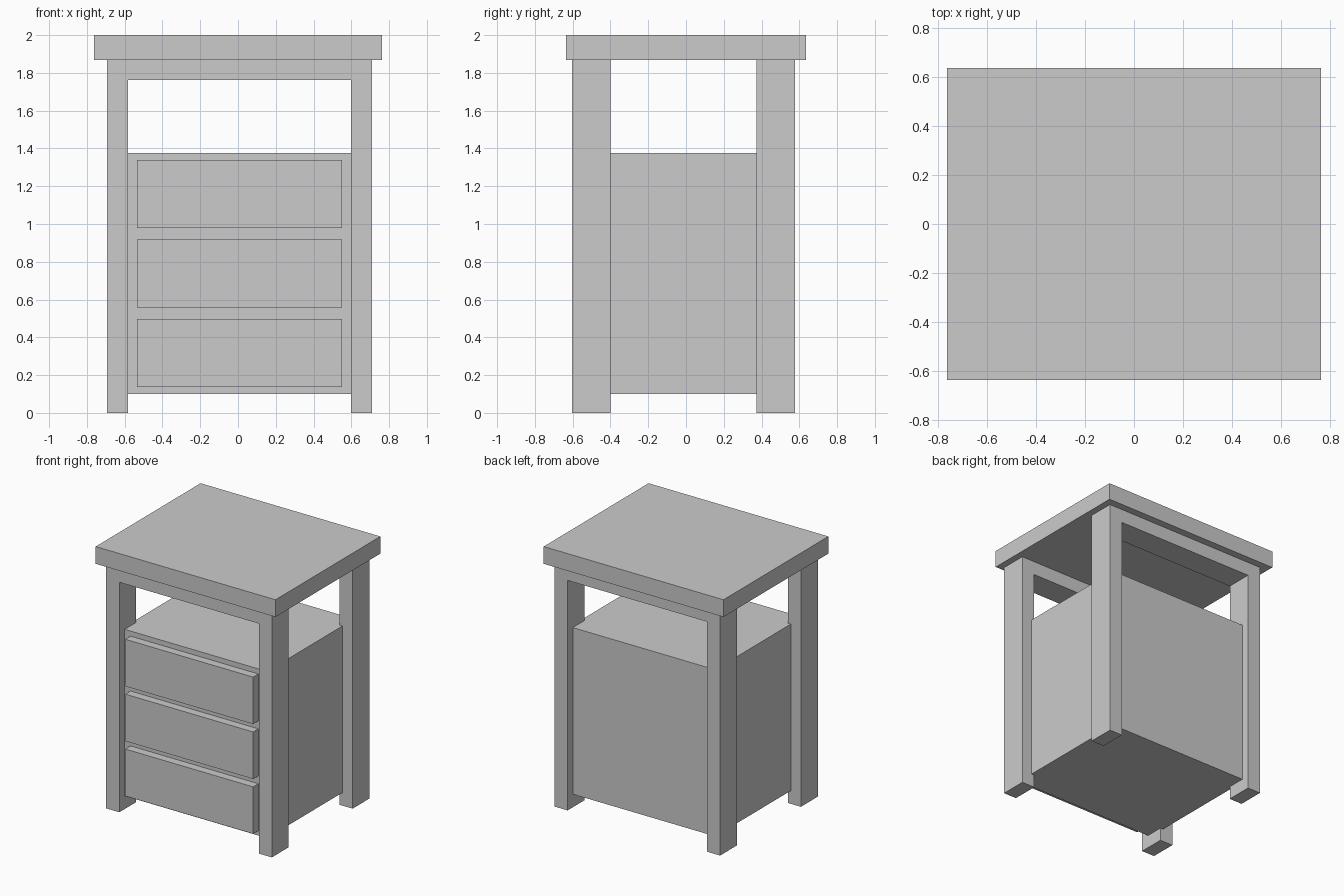
import bpy, bmesh

if "Cube" in bpy.data.objects:
    bpy.data.objects.remove(bpy.data.objects["Cube"])

CX, CY = 0.008, -0.013   # base sits slightly off the centre of the top


def finish(name, bm):
    bmesh.ops.recalc_face_normals(bm, faces=bm.faces[:])
    mesh = bpy.data.meshes.new(name)
    bm.to_mesh(mesh)
    bm.free()
    obj = bpy.data.objects.new(name, mesh)
    bpy.context.collection.objects.link(obj)
    return obj


def extrude_xz(name, profile, y0, y1):
    """Extrude an x-z outline from y0 to y1."""
    bm = bmesh.new()
    face = bm.faces.new([bm.verts.new((x, y0, z)) for x, z in profile])
    new = bmesh.ops.extrude_face_region(bm, geom=[face])["geom"]
    verts = [v for v in new if isinstance(v, bmesh.types.BMVert)]
    bmesh.ops.translate(bm, verts=verts, vec=(0, y1 - y0, 0))
    # extruding keeps the starting face, so the solid is closed
    return finish(name, bm)


def box(name, x0, x1, y0, y1, z0, z1):
    return extrude_xz(name, [(x0, z0), (x1, z0), (x1, z1), (x0, z1)], y0, y1)


# Table top
TOP_Z = 1.868
box("table_top", -0.762, 0.762, -0.635, 0.635, TOP_Z, 2.0)

# Front and back leg frames: two legs joined by a rail
outer, inner, rail_z = 0.702, 0.591, 1.762
half = [(inner, rail_z), (inner, 0), (outer, 0), (outer, TOP_Z)]
frame = [(CX + x, z) for x, z in half] + [(CX - x, z) for x, z in reversed(half)]
for name, side in (("front_leg_frame", -1), ("back_leg_frame", 1)):
    ya, yb = sorted((CY + side * 0.591, CY + side * 0.387))
    extrude_xz(name, frame, ya, yb)

# Cabinet body, set in from the legs
BODY_FRONT = -0.539
box("cabinet_body", CX - 0.616, CX + 0.616, BODY_FRONT, 0.515, 0.10, 1.377)

# Drawer fronts
for i in range(3):
    z = 0.137 + i * 0.4205
    box(f"drawer_front_{i + 1}", CX - 0.542, CX + 0.542, -0.602, BODY_FRONT, z, z + 0.36)
